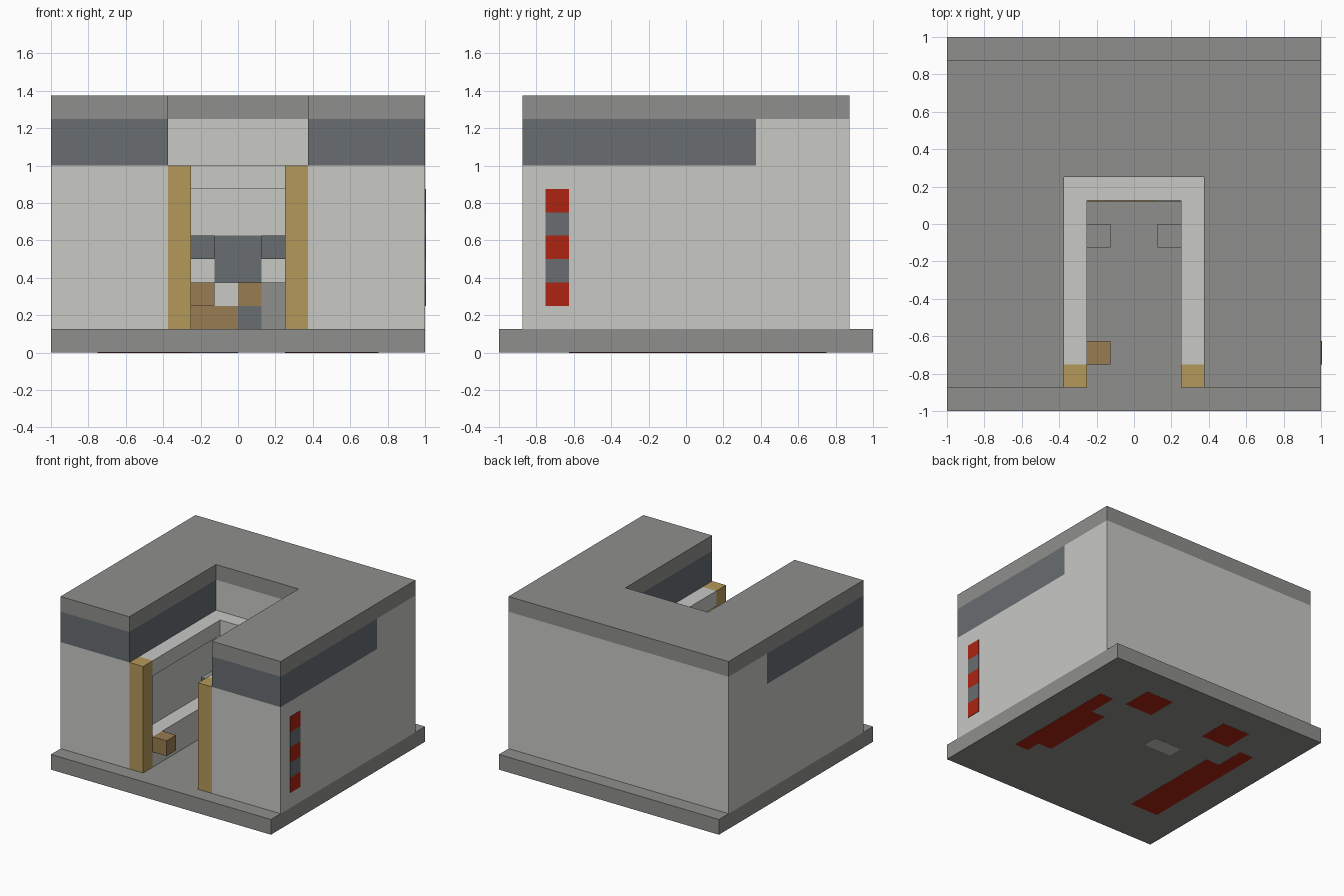
import bpy
import bmesh

if "Cube" in bpy.data.objects:
    bpy.data.objects.remove(bpy.data.objects["Cube"], do_unlink=True)


def srgb(v):
    v /= 255
    return v / 12.92 if v < 0.04 else ((v + 0.055) / 1.055) ** 2.4


def material(name, r, g, b):
    m = bpy.data.materials.new(name)
    colour = (srgb(r), srgb(g), srgb(b), 1)
    m.use_nodes = True
    m.diffuse_color = colour
    bsdf = next(n for n in m.node_tree.nodes if n.type == 'BSDF_PRINCIPLED')
    bsdf.inputs["Base Color"].default_value = colour
    return m


stone = material("stone grey", 143, 143, 140)
pale = material("pale wall", 200, 200, 197)
slate = material("slate", 104, 109, 113)
red = material("red", 172, 36, 18)
tan = material("tan wood", 180, 153, 90)
brown = material("brown wood", 152, 124, 82)

U = 0.125   # one building block
T = 0.004   # thickness of painted plates


def box(name, x, y, z, mat, top=None):
    """Box from (low, high) ranges; the top face may have its own colour."""
    bm = bmesh.new()
    bmesh.ops.create_cube(bm, size=1)
    for v in bm.verts:
        v.co = [r[0] if c < 0 else r[1] for c, r in zip(v.co, (x, y, z))]
    mesh = bpy.data.meshes.new(name)
    mesh.materials.append(mat)
    if top:
        mesh.materials.append(top)
        bm.normal_update()
        for f in bm.faces:
            f.material_index = int(f.normal.z > 0.5)
    bm.to_mesh(mesh)
    bm.free()
    ob = bpy.data.objects.new(name, mesh)
    bpy.context.collection.objects.link(ob)


def block(name, x, y, z, mat, top=None):
    """Box measured in building blocks."""
    box(name, *[(r[0] * U, r[1] * U) for r in (x, y, z)], mat, top)


def pair(name, x, y, z, mat, top=None):
    """Block and its mirror image across x = 0."""
    block("left_" + name, x, y, z, mat, top)
    block("right_" + name, (-x[1], -x[0]), y, z, mat, top)


# Base slab
block("base", (-8, 8), (-8, 8), (0, 1), stone)

# Main walls
pair("side_wall", (3, 8), (-7, 7), (1, 8), pale)
block("back_wall", (-3, 3), (2, 7), (1, 10), pale)
pair("upper_side_wall", (3, 8), (3, 7), (8, 10), pale)
pair("slate_band", (3, 8), (-7, 3), (8, 10), slate)

# Roof with an open slot at the front
pair("roof_wing", (3, 8), (-7, 7), (10, 11), stone)
block("roof_back", (-3, 3), (2, 7), (10, 11), stone)

# Door posts, and ledges above and below the wall recess
pair("door_post", (2, 3), (-7, -6), (1, 8), tan)
for name, z in (("lower_ledge", (1, 3)), ("upper_ledge", (7, 8))):
    pair(name, (2, 3), (-6, 2), z, pale)
    block("back_" + name, (-2, 2), (1, 2), z, pale)

# Blocks fixed inside the slot
block("wood_step", (-2, -1), (-6, -5), (2, 3), brown)
pair("arm_block", (1, 2), (-1, 0), (4, 5), slate, stone)


# Coloured panels on the back of the slot
def back_panel(name, x, y, z, mat):
    box(name, (x[0] * U, x[1] * U), (y * U - T, y * U), (z[0] * U, z[1] * U), mat)


back_panel("slate_screen", (-1, 1), 2, (3, 5), slate)
back_panel("wood_panel_low", (-2, 0), 1, (1, 2), brown)
back_panel("wood_panel_left", (-2, -1), 1, (2, 3), brown)
back_panel("wood_panel_right", (0, 1), 1, (2, 3), brown)
back_panel("slate_panel", (0, 1), 1, (1, 2), slate)
back_panel("stone_panel", (1, 2), 1, (1, 3), stone)

# Striped marker on one side wall
for i in range(5):
    box(f"marker_{i + 1}", (1, 1 + T), (-6 * U, -5 * U),
        ((2 + i) * U, (3 + i) * U), slate if i % 2 else red)


# Painted patches under the base
def under_patch(name, x, y, mat):
    box(name, (x[0] * U, x[1] * U), (y[0] * U, y[1] * U), (-T / 4, 0), mat)


under_patch("under_strip_left", (5, 6), (-4, 4), red)
under_patch("under_strip_left_inner", (4, 5), (-3, 2), red)
under_patch("under_strip_right", (-6, -4), (-5, 2), red)
under_patch("under_strip_right_end", (-6, -5), (2, 4), red)
under_patch("under_square_left", (2, 4), (4, 6), red)
under_patch("under_square_right", (-4, -2), (4, 6), red)
under_patch("under_centre", (-2, 0), (1, 2), pale)
